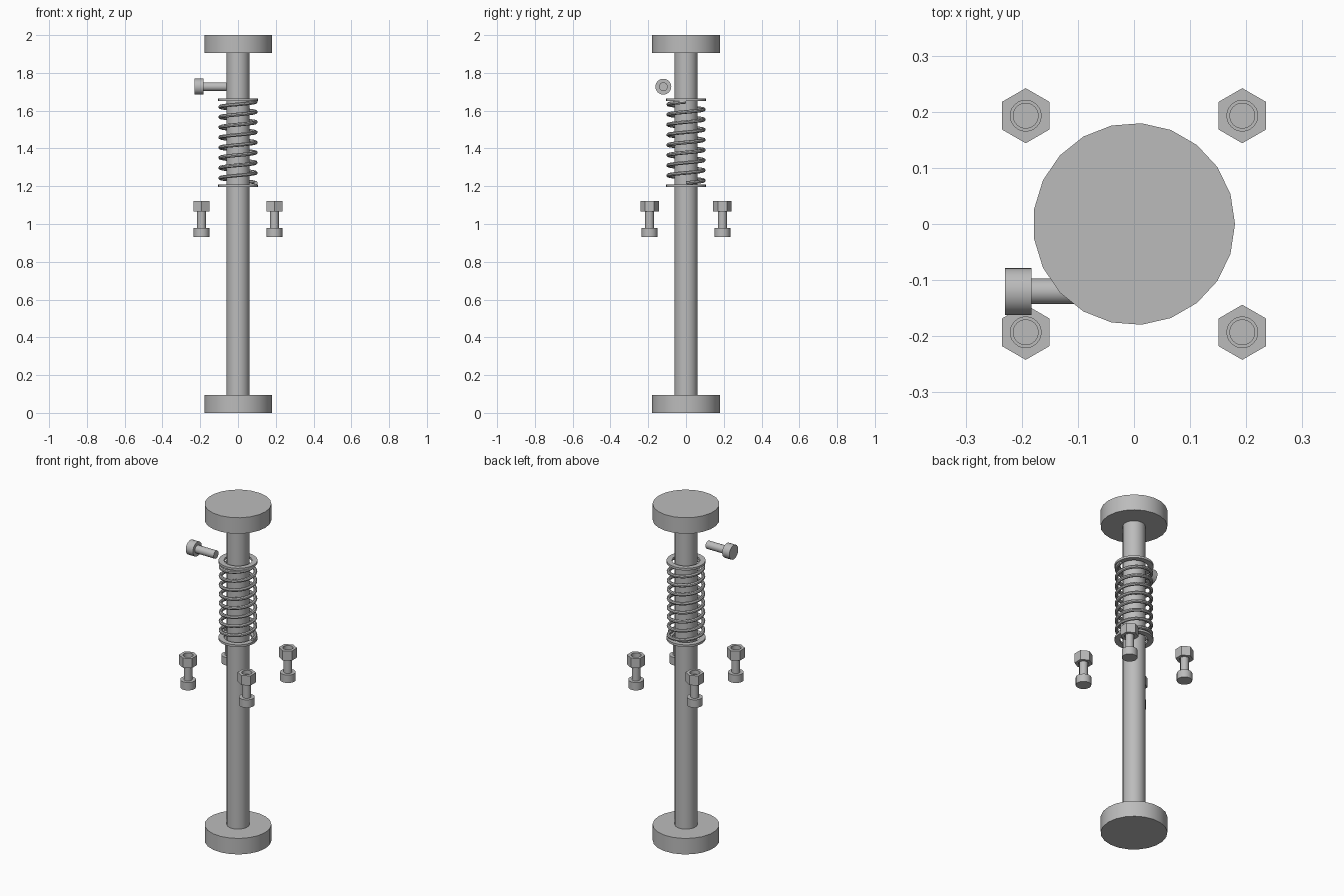
import bpy
import bmesh
from math import cos, sin, pi, radians
from mathutils import Matrix

cube = bpy.data.objects.get("Cube")
if cube:
    bpy.data.objects.remove(cube, do_unlink=True)

steel = bpy.data.materials.new("grey steel")
steel.use_nodes = True
GREY = (0.5, 0.5, 0.5, 1)
steel.diffuse_color = GREY
steel.node_tree.nodes["Principled BSDF"].inputs["Base Color"].default_value = GREY


def finish(obj):
    obj.data.materials.append(steel)
    bpy.ops.object.select_all(action="DESELECT")
    obj.select_set(True)
    bpy.context.view_layer.objects.active = obj
    bpy.ops.object.shade_smooth_by_angle(angle=radians(32))
    return obj


def lathe(name, profile, sides, matrix=Matrix(), start=0.0, closed=False):
    """Turn an (r, z) profile round z; an open profile is capped at both ends."""
    bm = bmesh.new()
    rings = []
    for r, z in profile:
        angles = [start + 2 * pi * i / sides for i in range(sides)]
        rings.append([bm.verts.new((r * cos(a), r * sin(a), z)) for a in angles])
    pairs = list(zip(rings, rings[1:]))
    if closed:
        pairs.append((rings[-1], rings[0]))
    else:
        bm.faces.new(rings[0])
        bm.faces.new(rings[-1])
    for low, high in pairs:
        for i in range(sides):
            j = (i + 1) % sides
            bm.faces.new((low[i], low[j], high[j], high[i]))
    bmesh.ops.recalc_face_normals(bm, faces=bm.faces)
    mesh = bpy.data.meshes.new(name)
    bm.to_mesh(mesh)
    bm.free()
    obj = bpy.data.objects.new(name, mesh)
    bpy.context.collection.objects.link(obj)
    obj.matrix_world = matrix
    return finish(obj)


def screw(name, matrix):
    """Cylindrical head with a plain shank."""
    lathe(name, [(0.042, 0), (0.042, 0.047), (0.023, 0.047), (0.023, 0.17)], 24, matrix)


def nut(name, matrix):
    """Hexagonal nut with a round through hole."""
    bm = bmesh.new()
    n = 24
    rings = []
    for z in (0, 0.057):
        inner, outer = [], []
        for i in range(n):
            a = 2 * pi * i / n + pi / 2
            # Distance to the hexagon side in this direction
            flat = 0.0425 / cos((a - pi / 2) % (pi / 3) - pi / 6)
            inner.append(bm.verts.new((0.0275 * cos(a), 0.0275 * sin(a), z)))
            outer.append(bm.verts.new((flat * cos(a), flat * sin(a), z)))
        rings.append((inner, outer))
    (bi, bo), (ti, to) = rings
    for low, high in ((bi, bo), (bo, to), (to, ti), (ti, bi)):
        for i in range(n):
            j = (i + 1) % n
            bm.faces.new((low[i], low[j], high[j], high[i]))
    bmesh.ops.recalc_face_normals(bm, faces=bm.faces)
    mesh = bpy.data.meshes.new(name)
    bm.to_mesh(mesh)
    bm.free()
    obj = bpy.data.objects.new(name, mesh)
    bpy.context.collection.objects.link(obj)
    obj.matrix_world = matrix
    finish(obj)


# Central shaft and end discs
lathe("shaft", [(0.061, 0), (0.061, 2)], 24)
for name, z in (("bottom_disc", 0), ("top_disc", 1.905)):
    lathe(name, [(0.18, z), (0.18, z + 0.095)], 21)

# Spring washers
for name, z in (("lower_washer", 1.197), ("upper_washer", 1.652)):
    lathe(name, [(0.075, z), (0.105, z), (0.105, z + 0.013), (0.075, z + 0.013)],
          32, closed=True)

# Coil spring
TURNS, STEPS = 8, 32
curve = bpy.data.curves.new("spring", "CURVE")
curve.dimensions = "3D"
curve.bevel_depth = 0.01
curve.bevel_resolution = 2
curve.use_fill_caps = True
spline = curve.splines.new("POLY")
spline.points.add(TURNS * STEPS)
for i, p in enumerate(spline.points):
    a = 2 * pi * i / STEPS
    p.co = (0.094 * cos(a), 0.094 * sin(a), 1.217 + 0.43 * i / (TURNS * STEPS), 1)
spring = bpy.data.objects.new("spring", curve)
bpy.context.collection.objects.link(spring)
bpy.ops.object.select_all(action="DESELECT")
spring.select_set(True)
bpy.context.view_layer.objects.active = spring
bpy.ops.object.convert(target="MESH")
finish(bpy.context.view_layer.objects.active)

# Side screw lying along x
screw("side_screw", Matrix.Translation((-0.23, -0.12, 1.727)) @ Matrix.Rotation(pi / 2, 4, "Y"))

# Four bolts with nuts
for side, x in (("left", 0.193), ("right", -0.193)):
    for end, y in (("front", -0.193), ("back", 0.193)):
        screw(f"{end}_{side}_bolt", Matrix.Translation((x, y, 0.932)))
        nut(f"{end}_{side}_nut", Matrix.Translation((x, y, 1.066)))
